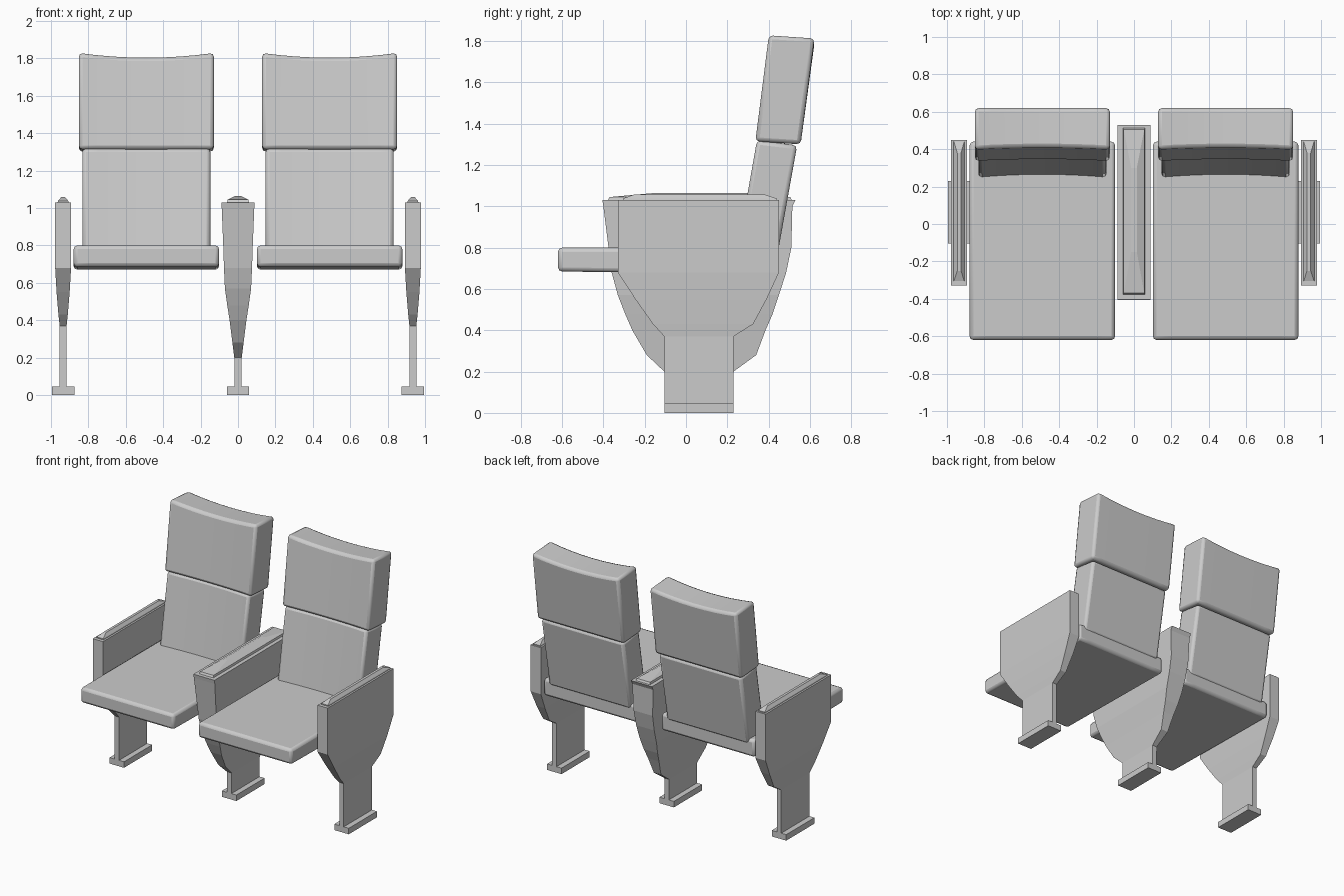
import bpy, bmesh

if "Cube" in bpy.data.objects:
    bpy.data.objects.remove(bpy.data.objects["Cube"])


def finish(name, bm, bevel=0.0, segments=2):
    bmesh.ops.recalc_face_normals(bm, faces=bm.faces)
    mesh = bpy.data.meshes.new(name)
    bm.to_mesh(mesh)
    bm.free()
    obj = bpy.data.objects.new(name, mesh)
    bpy.context.collection.objects.link(obj)
    if bevel:
        mod = obj.modifiers.new("soft_edges", 'BEVEL')
        mod.width = bevel
        mod.segments = segments
        mod.limit_method = 'ANGLE'
        mod.angle_limit = 0.7
    return obj


def skin(bm, rings):
    for a, b in zip(rings, rings[1:]):
        n = len(a)
        for i in range(n):
            j = (i + 1) % n
            bm.faces.new((a[i], a[j], b[j], b[i]))
    bm.faces.new(rings[0])
    bm.faces.new(rings[-1][::-1])


def loft(name, x, levels):
    """Stack of rectangles, each (z, y_front, y_back, width)."""
    bm = bmesh.new()
    rings = []
    for z, y0, y1, w in levels:
        h = w / 2
        rings.append([bm.verts.new(p) for p in
                      ((x - h, y0, z), (x + h, y0, z), (x + h, y1, z), (x - h, y1, z))])
    skin(bm, rings)
    return finish(name, bm)


def cushion(name, x, width, profile, hollow, dip, bevel, steps=8):
    """Side profile swept across x; profile order: front low, front high, back high, back low."""
    bm = bmesh.new()
    rings = []
    for s in range(steps + 1):
        u = 2 * s / steps - 1
        k = 1 - u * u
        ring = []
        for i, (y, z) in enumerate(profile):
            ring.append(bm.verts.new((x + u * width / 2,
                                      y + (hollow * k if i in (0, 1) else 0),
                                      z - (dip * k if i in (1, 2) else 0))))
        rings.append(ring)
    skin(bm, rings)
    obj = finish(name, bm, bevel)
    bpy.ops.object.select_all(action='DESELECT')
    obj.select_set(True)
    bpy.context.view_layer.objects.active = obj
    bpy.ops.object.shade_smooth_by_angle(angle=0.6)
    return obj


# Stanchion outlines
end_levels = [(0.04, -0.105, 0.23, 0.037), (0.37, -0.105, 0.23, 0.037),
              (0.43, -0.16, 0.325, 0.05), (0.55, -0.245, 0.39, 0.07),
              (0.68, -0.33, 0.45, 0.085), (1.03, -0.33, 0.45, 0.085)]
middle_levels = [(0.04, -0.105, 0.23, 0.037), (0.20, -0.105, 0.23, 0.04),
                 (0.28, -0.19, 0.34, 0.06), (0.40, -0.26, 0.385, 0.09),
                 (0.48, -0.295, 0.42, 0.115), (0.57, -0.33, 0.45, 0.14),
                 (0.68, -0.36, 0.485, 0.15), (0.80, -0.375, 0.51, 0.158),
                 (1.00, -0.40, 0.515, 0.174), (1.03, -0.405, 0.53, 0.175)]
end_cap = [(1.025, -0.305, 0.44, 0.06), (1.038, -0.305, 0.44, 0.055),
           (1.058, -0.25, 0.38, 0.02)]
middle_cap = [(1.025, -0.38, 0.515, 0.12), (1.045, -0.37, 0.505, 0.11),
              (1.065, -0.15, 0.30, 0.03)]

# Arm panels with their legs, floor plates and arm pads
for side, x, panel, cap in (("left", -0.935, end_levels, end_cap),
                            ("middle", 0.0, middle_levels, middle_cap),
                            ("right", 0.935, end_levels, end_cap)):
    loft(side + "_arm_panel", x, panel)
    loft(side + "_arm_pad", x, cap)
    loft(side + "_floor_plate", x, [(0, -0.105, 0.23, 0.12), (0.045, -0.105, 0.23, 0.12)])

# Seats and two-part backrests
for side, x in (("left", -0.49), ("right", 0.49)):
    cushion(side + "_seat", x, 0.778,
            [(-0.62, 0.685), (-0.62, 0.80), (0.44, 0.80), (0.44, 0.67)], 0, 0, 0.02)
    cushion(side + "_lower_back", x, 0.685,
            [(0.247, 0.78), (0.342, 1.32), (0.538, 1.295), (0.442, 0.76)], 0.015, 0, 0.02)
    cushion(side + "_upper_back", x, 0.722,
            [(0.335, 1.315), (0.40, 1.83), (0.622, 1.815), (0.555, 1.30)], 0.01, 0.025, 0.02)
